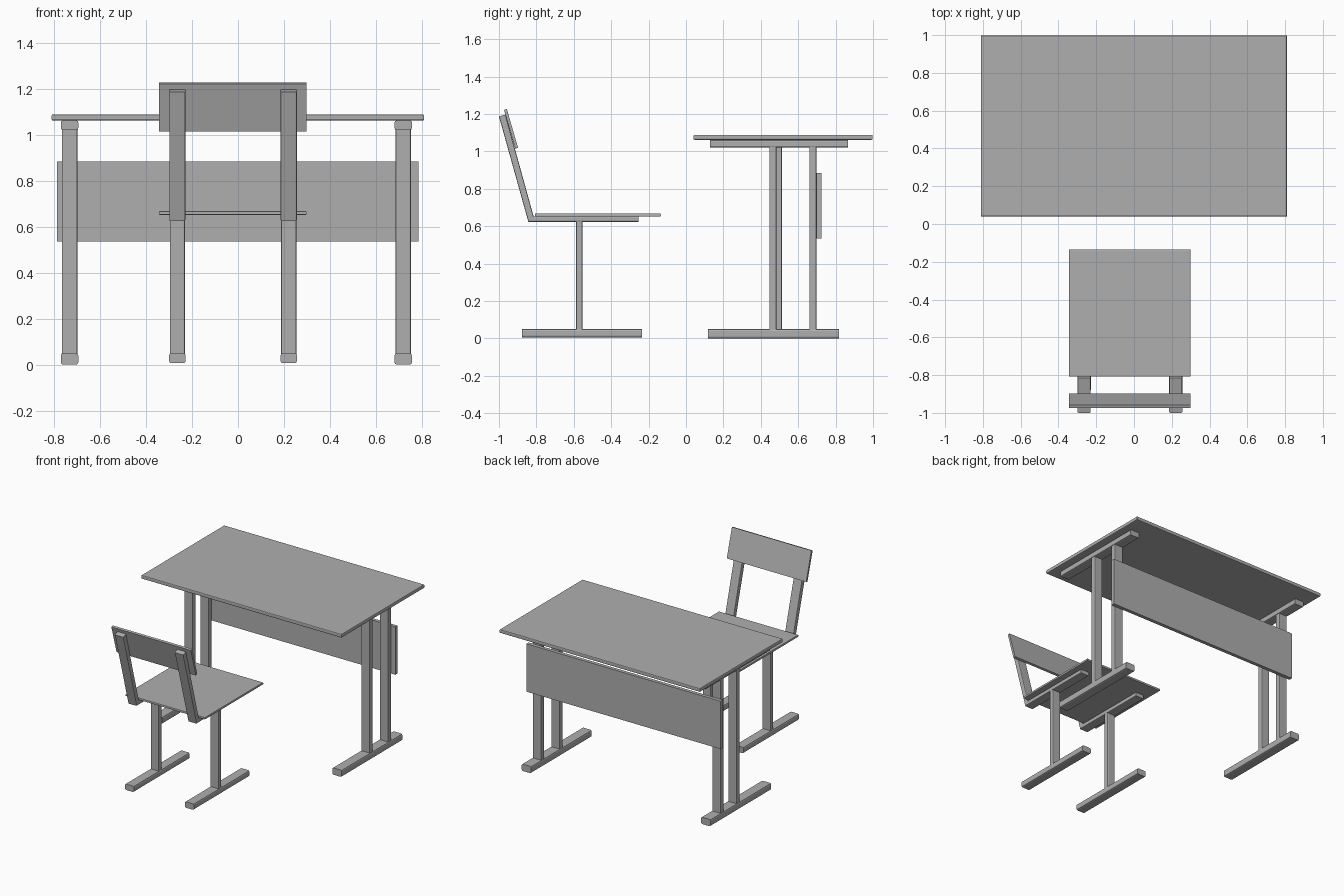
import bpy
import bmesh

if "Cube" in bpy.data.objects:
    bpy.data.objects.remove(bpy.data.objects["Cube"], do_unlink=True)

GREY = (0.43, 0.43, 0.43, 1)
grey = bpy.data.materials.new("plain grey")
grey.use_nodes = True
grey.diffuse_color = GREY
grey.node_tree.nodes["Principled BSDF"].inputs["Base Color"].default_value = GREY


def prism(name, x0, x1, profile, bevel=0.0):
    """Extrude a (y, z) profile along x and chamfer its long edges."""
    bm = bmesh.new()
    face = bm.faces.new([bm.verts.new((x0, y, z)) for y, z in profile])
    grown = bmesh.ops.extrude_face_region(bm, geom=[face])["geom"]
    moved = [v for v in grown if isinstance(v, bmesh.types.BMVert)]
    bmesh.ops.translate(bm, verts=moved, vec=(x1 - x0, 0, 0))
    bmesh.ops.recalc_face_normals(bm, faces=bm.faces)
    if bevel:
        long_edges = [e for e in bm.edges if e.calc_length() > 0.1]
        bmesh.ops.bevel(bm, geom=long_edges, offset=bevel, segments=2,
                        profile=0.5, affect='EDGES')
    mesh = bpy.data.meshes.new(name)
    bm.to_mesh(mesh)
    bm.free()
    mesh.materials.append(grey)
    obj = bpy.data.objects.new(name, mesh)
    bpy.context.collection.objects.link(obj)
    return obj


def box(name, x, y, z, bevel=0.0):
    rect = [(y[0], z[0]), (y[1], z[0]), (y[1], z[1]), (y[0], z[1])]
    return prism(name, x[0], x[1], rect, bevel)


def around(centre, half):
    return centre - half, centre + half


# Desk boards
box("desk_top", (-0.811, 0.81), (0.04, 0.998), (1.062, 1.089), 0.006)
box("modesty_panel", (-0.788, 0.785), (0.698, 0.724), (0.535, 0.885))

# Desk side frames: foot, two uprights and top rail
for side, x, front_y in (("right", -0.733, 0.475), ("left", 0.719, 0.446)):
    box(f"desk_foot_{side}", around(x, 0.038), (0.118, 0.818), (0, 0.05), 0.01)
    box(f"desk_rail_{side}", around(x, 0.038), (0.128, 0.866), (1.022, 1.062), 0.008)
    box(f"desk_front_leg_{side}", around(x, 0.034), (front_y, front_y + 0.038), (0.045, 1.026), 0.006)
    box(f"desk_back_leg_{side}", around(x, 0.034), (0.659, 0.698), (0.045, 1.026), 0.006)

# Chair boards
box("chair_seat", (-0.344, 0.299), (-0.808, -0.135), (0.652, 0.668), 0.004)
prism("chair_backrest", -0.344, 0.299,
      [(-0.973, 1.222), (-0.958, 1.227), (-0.898, 1.02), (-0.913, 1.015)])

# Chair side frames: foot, upright and bent tube for seat and back
BENT_TUBE = [(-0.843, 0.624), (-0.254, 0.624), (-0.254, 0.653),
             (-0.815, 0.653), (-0.965, 1.197), (-1.0, 1.187)]
for side, x in (("right", -0.264), ("left", 0.221)):
    box(f"chair_foot_{side}", around(x, 0.036), (-0.878, -0.235), (0.006, 0.05), 0.01)
    box(f"chair_leg_{side}", around(x, 0.033), (-0.588, -0.553), (0.045, 0.63), 0.006)
    prism(f"chair_bent_tube_{side}", x - 0.035, x + 0.035, BENT_TUBE, 0.006)
